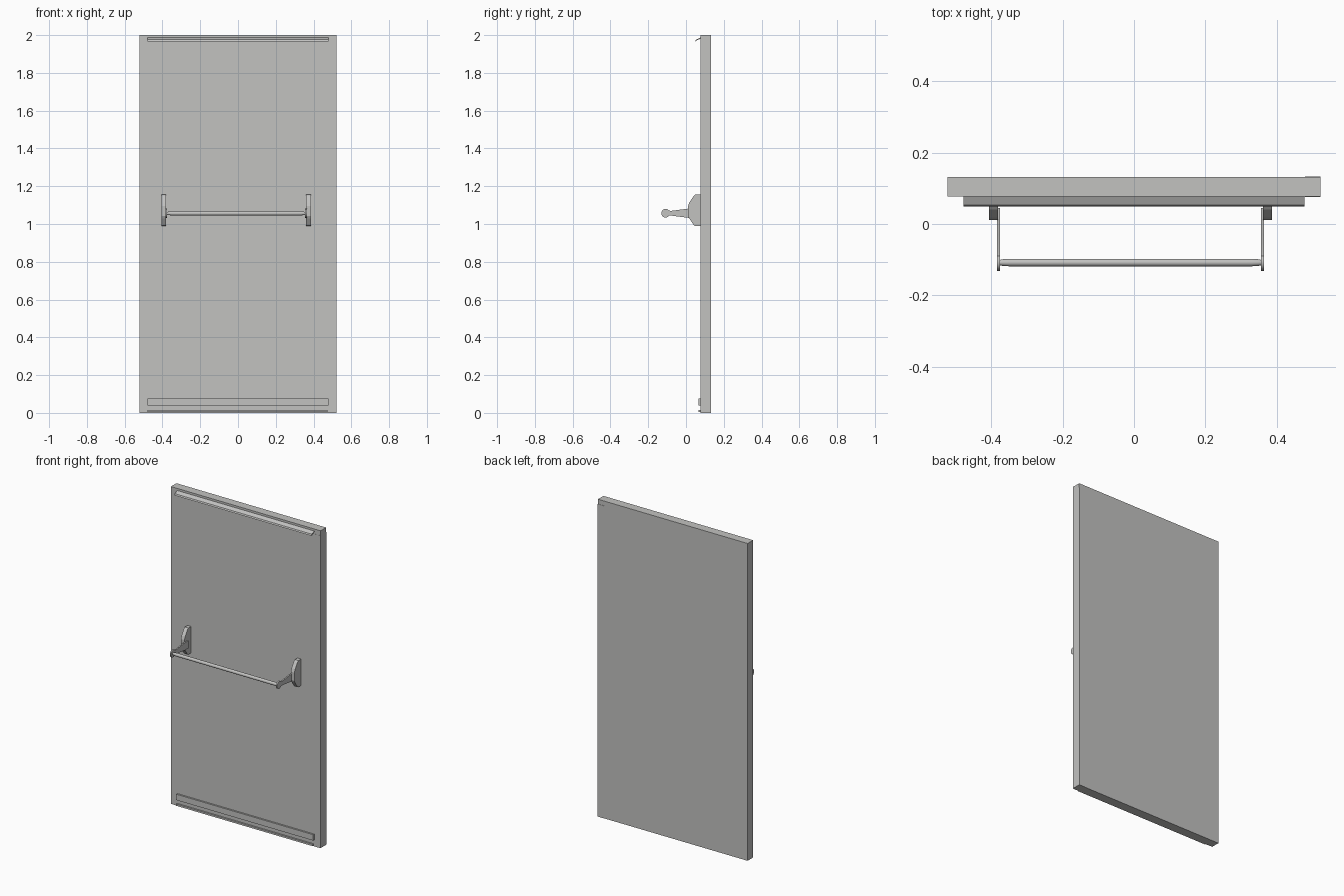
import bpy, bmesh, math
from mathutils import Vector

if "Cube" in bpy.data.objects:
    bpy.data.objects.remove(bpy.data.objects["Cube"])

grey = bpy.data.materials.new("light grey metal")
grey.diffuse_color = (0.54, 0.54, 0.53, 1)
grey.use_nodes = True
grey.node_tree.nodes["Principled BSDF"].inputs["Base Color"].default_value = grey.diffuse_color


def finish(name, bm, smooth=False):
    bmesh.ops.recalc_face_normals(bm, faces=bm.faces)
    me = bpy.data.meshes.new(name)
    bm.to_mesh(me)
    bm.free()
    me.materials.append(grey)
    ob = bpy.data.objects.new(name, me)
    bpy.context.collection.objects.link(ob)
    if smooth:
        bpy.ops.object.select_all(action='DESELECT')
        ob.select_set(True)
        bpy.context.view_layer.objects.active = ob
        bpy.ops.object.shade_smooth_by_angle(angle=math.radians(35))
    return ob


def extrude_x(name, profile, x0, x1, smooth=False):
    """Closed (y, z) profile swept along x."""
    bm = bmesh.new()
    face = bm.faces.new([bm.verts.new((x0, y, z)) for y, z in profile])
    new = bmesh.ops.extrude_face_region(bm, geom=[face])["geom"]
    verts = [v for v in new if isinstance(v, bmesh.types.BMVert)]
    bmesh.ops.translate(bm, verts=verts, vec=Vector((x1 - x0, 0, 0)))
    return finish(name, bm, smooth)


def box(name, x0, x1, y0, y1, z0, z1):
    return extrude_x(name, [(y0, z0), (y1, z0), (y1, z1), (y0, z1)], x0, x1)


# door leaf
box("door_leaf", -0.522, 0.518, 0.077, 0.132, 0, 2)
box("door_leaf_top_edge", 0.518, 0.522, 0.077, 0.132, 1.97, 2)

# closing edge channel wrapped round the right edge
box("edge_channel", 0.479, 0.522, 0.0755, 0.1335, 0, 1.97)

# sloping rain strip along the top
extrude_x("top_drip_strip",
          [(0.077, 1.987), (0.077, 1.981), (0.056, 1.972), (0.051, 1.966),
           (0.049, 1.967), (0.053, 1.976)], -0.478, 0.478)

# bottom strips
box("kick_strip", -0.478, 0.478, 0.066, 0.078, 0.04, 0.077)
box("bottom_seal", -0.478, 0.474, 0.066, 0.078, 0.004, 0.015)

# bar housings and flat arms, one pair at each end of the push bar
CX, CZ, PY = -0.01, 1.057, -0.108
housing = [(0.078, 1.156), (0.05, 1.156), (0.04, 1.148), (0.018, 1.115),
           (0.011, 1.095), (0.011, 1.042), (0.018, 1.028), (0.042, 0.992),
           (0.05, 0.989), (0.078, 0.989)]
arm = [(PY + 0.023 * math.cos(a), CZ + 0.023 * math.sin(a))
       for a in [math.radians(35 + 290 * i / 20) for i in range(21)]]
arm += [(-0.075, CZ - 0.013), (-0.03, CZ - 0.019), (0.01, CZ - 0.024),
        (0.045, CZ - 0.024), (0.045, CZ + 0.024), (0.01, CZ + 0.024),
        (-0.03, CZ + 0.019), (-0.075, CZ + 0.013)]
for side, s in (("left", -1), ("right", 1)):
    extrude_x(side + "_housing", housing, CX + s * 0.371, CX + s * 0.396)
    extrude_x(side + "_arm", arm, CX + s * 0.366, CX + s * 0.374, True)

# round push bar with tapered ends
bm = bmesh.new()
rings = []
for x, r in ((-0.368, 0.007), (-0.36, 0.009), (-0.34, 0.0105),
             (0.34, 0.0105), (0.36, 0.009), (0.368, 0.007)):
    rings.append([bm.verts.new((CX + x, PY + r * math.cos(i * math.tau / 24),
                                1.056 + r * math.sin(i * math.tau / 24)))
                  for i in range(24)])
for a, b in zip(rings, rings[1:]):
    for i in range(24):
        j = (i + 1) % 24
        bm.faces.new((a[i], a[j], b[j], b[i]))
bm.faces.new(rings[0])
bm.faces.new(rings[-1])
finish("push_bar", bm, True)
